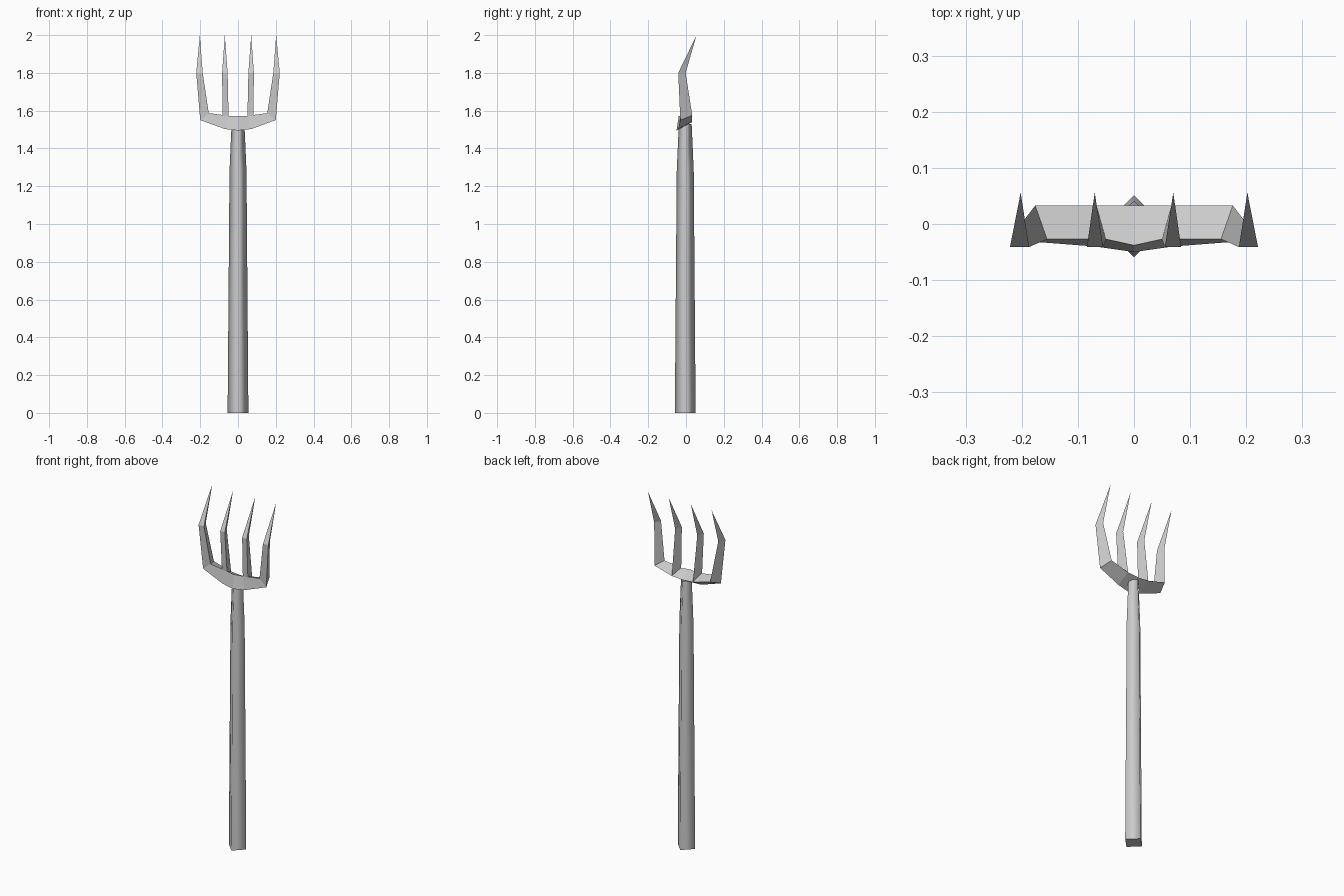
import bpy
import bmesh
from math import cos, sin, pi

cube = bpy.data.objects.get("Cube")
if cube:
    bpy.data.objects.remove(cube, do_unlink=True)

grey = bpy.data.materials.new("plain_grey")
grey.use_nodes = True
COLOUR = (0.6, 0.6, 0.6, 1.0)
grey.diffuse_color = COLOUR
grey.node_tree.nodes["Principled BSDF"].inputs["Base Color"].default_value = COLOUR


def loft(name, sections, cap_start=True, cap_end=False, tip=None, mirror=False, smooth=False):
    """Skin a list of equal-sized rings, optionally ending in a point."""
    bm = bmesh.new()
    rings = [[bm.verts.new(p) for p in ring] for ring in sections]
    n = len(rings[0])
    for low, high in zip(rings, rings[1:]):
        for i in range(n):
            j = (i + 1) % n
            bm.faces.new((low[i], low[j], high[j], high[i])).smooth = smooth
    if tip:
        point = bm.verts.new(tip)
        for i in range(n):
            bm.faces.new((rings[-1][i], rings[-1][(i + 1) % n], point))
    caps = []
    if cap_start:
        caps.append(bm.faces.new(rings[0]))
    if cap_end:
        caps.append(bm.faces.new(rings[-1]))
    for cap in caps:
        for edge in cap.edges:
            edge.smooth = False
    bmesh.ops.recalc_face_normals(bm, faces=bm.faces[:])
    mesh = bpy.data.meshes.new(name)
    bm.to_mesh(mesh)
    bm.free()
    mesh.materials.append(grey)
    obj = bpy.data.objects.new(name, mesh)
    bpy.context.collection.objects.link(obj)
    if mirror:
        mod = obj.modifiers.new("mirror", "MIRROR")
        mod.use_axis = (True, False, False)
        mod.use_clip = True
    return obj


# Handle: tapered four-sided shaft set corner-on to the front
def diamond(radius, z):
    return [(radius * cos(k * pi / 2), radius * sin(k * pi / 2) - 0.004, z) for k in range(4)]


loft("handle", [diamond(0.055, 0), diamond(0.045, 1.28), diamond(0.034, 1.53)],
     cap_end=True, smooth=True)

# Crossbar and outer tine: one triangular strip with a ridge along the back
# Each ring is lower/outer front, upper/inner front, back ridge
loft("crossbar_and_outer_tines", [
    [(0, -0.05, 1.495), (0, -0.038, 1.573), (0, 0.033, 1.54)],
    [(0.07, -0.04, 1.503), (0.05, -0.027, 1.573), (0.067, 0.033, 1.545)],
    [(0.2, -0.03, 1.55), (0.155, -0.027, 1.587), (0.176, 0.033, 1.575)],
    [(0.221, -0.041, 1.8), (0.187, -0.041, 1.8), (0.203, -0.002, 1.8)],
], cap_start=False, tip=(0.202, 0.056, 2.0), mirror=True)

# Inner tines
loft("inner_tines", [
    [(0.082, -0.028, 1.573), (0.05, -0.028, 1.573), (0.067, 0.033, 1.545)],
    [(0.084, -0.041, 1.8), (0.055, -0.041, 1.8), (0.07, -0.002, 1.8)],
], tip=(0.07, 0.056, 2.0), mirror=True)
